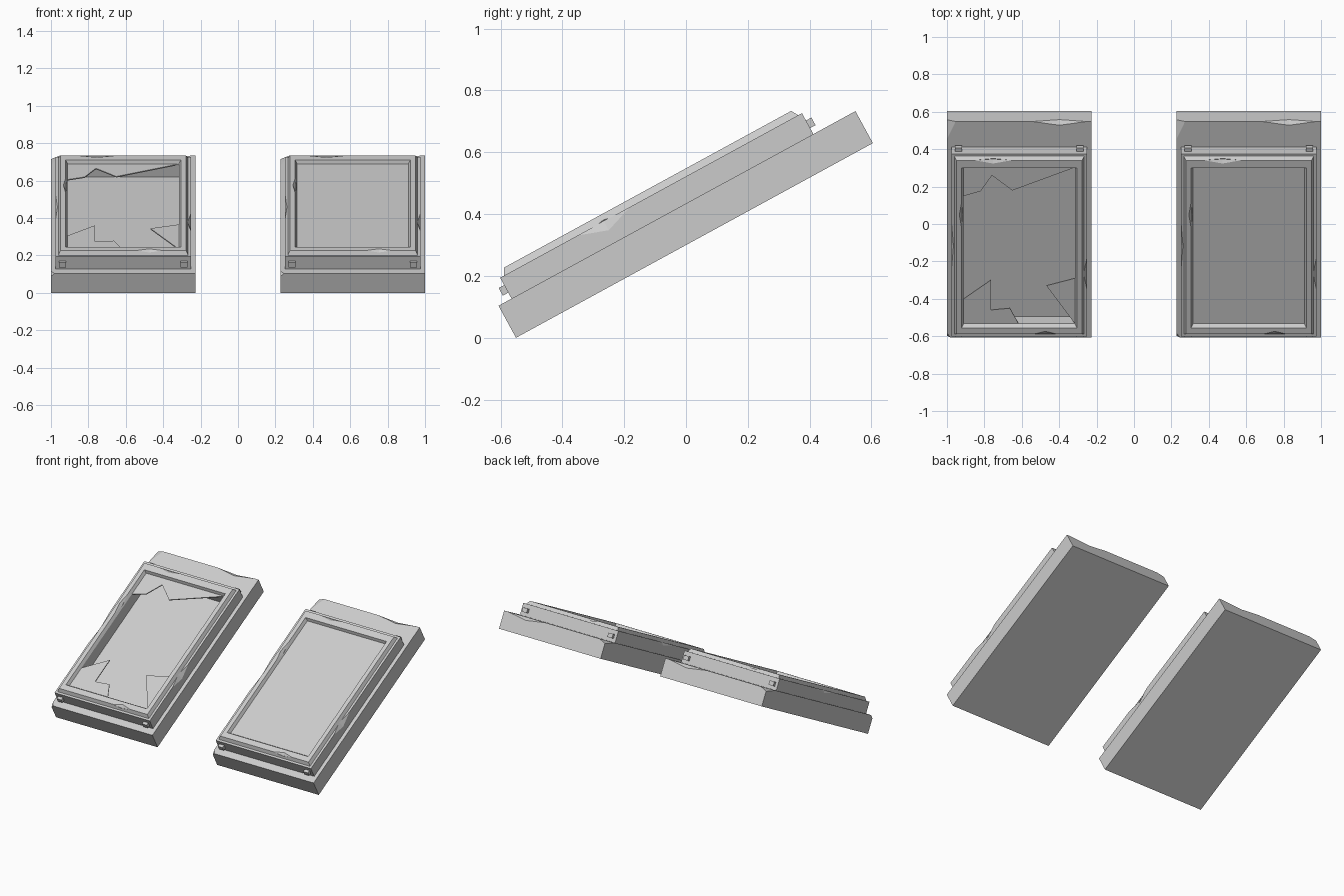
import bpy, bmesh, math
from mathutils import Matrix, Vector

if "Cube" in bpy.data.objects:
    bpy.data.objects.remove(bpy.data.objects["Cube"])

# Local frame of each display: x across, y up the slope, z away from the slab
TILT = Matrix.Rotation(math.radians(28.6), 4, 'X')
CENTRES = {"broken": -0.6135, "intact": 0.6135}


def mesh_from(bm, name):
    bmesh.ops.recalc_face_normals(bm, faces=bm.faces)
    me = bpy.data.meshes.new(name)
    bm.to_mesh(me)
    bm.free()
    return me


def add(name, me):
    ob = bpy.data.objects.new(name, me)
    bpy.context.collection.objects.link(ob)
    return ob


def place(name, me, kind):
    ob = add(kind + "_" + name, me)
    ob.matrix_world = Matrix.Translation((CENTRES[kind], -0.55, 0)) @ TILT


def box(bm, x0, x1, y0, y1, z0, z1):
    m = Matrix.Translation(((x0 + x1) / 2, (y0 + y1) / 2, (z0 + z1) / 2))
    m = m @ Matrix.Diagonal((x1 - x0, y1 - y0, z1 - z0, 1))
    bmesh.ops.create_cube(bm, size=1, matrix=m)


def ring_loft(profile):
    """Closed rectangular ring from (half width, y0, y1, z) steps."""
    bm = bmesh.new()
    rings = [[bm.verts.new(p) for p in ((-w, a, z), (w, a, z), (w, b, z), (-w, b, z))]
             for w, a, b, z in profile]
    for i, r in enumerate(rings):
        s = rings[(i + 1) % len(rings)]
        for k in range(4):
            j = (k + 1) % 4
            bm.faces.new((r[k], r[j], s[j], s[k]))
    return bm


def chipped(me, chips):
    """Cut faceted chips: each is (centre, radii) of an octahedron."""
    ob = add("chip_target", me)
    for centre, radii in chips:
        bm = bmesh.new()
        pts = [Vector(centre) + s * Vector([radii[a] if i == a else 0 for i in range(3)])
               for a in range(3) for s in (1, -1)]
        for p in pts:
            bm.verts.new(p)
        bmesh.ops.convex_hull(bm, input=bm.verts[:])
        cutter = add("chip_cutter", mesh_from(bm, "chip_cutter"))
        cutter.hide_render = True
        mod = ob.modifiers.new("chip", 'BOOLEAN')
        mod.object, mod.operation, mod.solver = cutter, 'DIFFERENCE', 'EXACT'
        bpy.context.view_layer.update()
        dg = bpy.context.evaluated_depsgraph_get()
        new = bpy.data.meshes.new_from_object(ob.evaluated_get(dg))
        ob.modifiers.clear()
        ob.data = new
        bpy.data.objects.remove(cutter)
    result = ob.data
    bpy.data.objects.remove(ob)
    return result


def pane(outline, z0=0.191, z1=0.197):
    bm = bmesh.new()
    f = bm.faces.new([bm.verts.new((x, y, z0)) for x, y in outline])
    ext = bmesh.ops.extrude_face_region(bm, geom=[f], use_keep_orig=True)
    for v in ext["geom"]:
        if isinstance(v, bmesh.types.BMVert):
            v.co.z = z1
    return mesh_from(bm, "pane")


# Stone slab with a worn rear edge and corners
bm = bmesh.new()
box(bm, -0.3865, 0.3865, 0, 1.315, 0, 0.118)
slab = chipped(mesh_from(bm, "slab"), [
    ((0.215, 1.317, 0.119), (0.165, 0.026, 0.024)),
    ((-0.3875, 1.316, 0.119), (0.05, 0.115, 0.022)),
    ((-0.3875, -0.001, 0.119), (0.022, 0.03, 0.02))])

# Stepped frame with a bevelled raised rim and an open centre
frame = chipped(mesh_from(ring_loft([
    (0.362, 0.048, 1.16, 0.115), (0.362, 0.048, 1.16, 0.195),
    (0.347, 0.062, 1.146, 0.195), (0.336, 0.074, 1.133, 0.218),
    (0.308, 0.113, 1.085, 0.218), (0.297, 0.128, 1.078, 0.197),
    (0.297, 0.128, 1.078, 0.115)]), "frame"), [
    ((0.363, 0.43, 0.196), (0.02, 0.105, 0.036)),
    ((-0.14, 1.134, 0.219), (0.11, 0.022, 0.014)),
    ((0.14, 0.073, 0.219), (0.075, 0.02, 0.014)),
    ((-0.307, 0.80, 0.219), (0.014, 0.09, 0.02)),
    ((-0.363, 0.60, 0.196), (0.012, 0.16, 0.02))])

# Square studs at both ends of the frame
bm = bmesh.new()
for s in (-1, 1):
    for y in (0.028, 1.155):
        x = s * 0.325
        box(bm, x - 0.018, x + 0.018, y, y + 0.025, 0.14, 0.168)
studs = mesh_from(bm, "studs")

for kind in CENTRES:
    place("slab", slab, kind)
    place("frame", frame, kind)
    place("studs", studs, kind)

# Whole pane on one display, jagged remains on the other
W, A, B = 0.297, 0.128, 1.078
place("pane", pane([(-W, A), (W, A), (W, B), (-W, B)]), "intact")
place("upper_shard", pane([(-W, 0.904), (-0.2065, 0.933), (-0.146, 1.03),
                           (-0.037, 0.938), (W, B), (-W, B)]), "broken")
place("lower_left_shard", pane([(-W, A), (-0.005, A), (-0.05, 0.221), (-0.152, 0.21),
                                (-0.152, 0.392), (-W, 0.278)]), "broken")
place("lower_right_shard", pane([(W, A), (W, 0.403), (0.145, 0.358)]), "broken")
